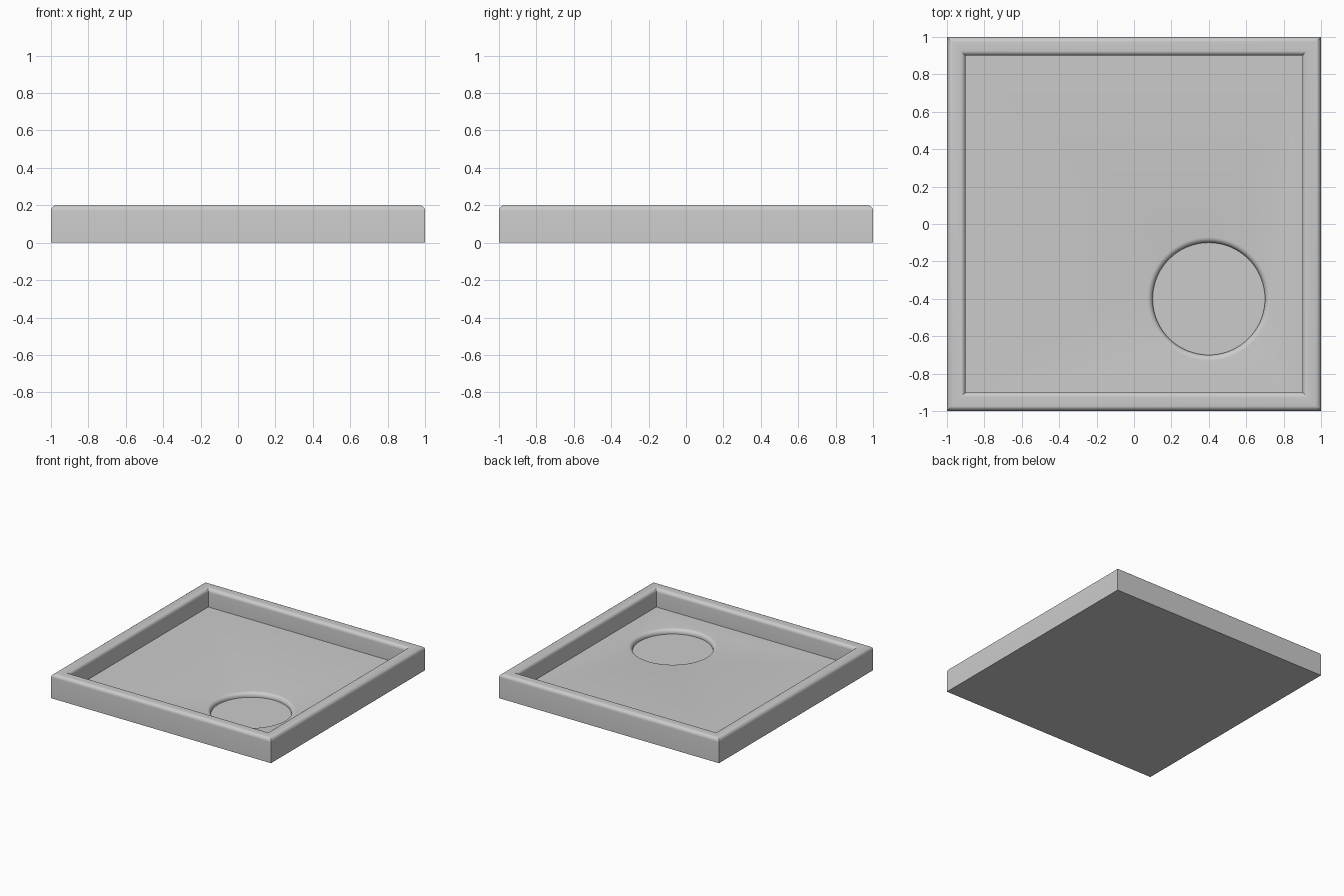
import bpy, bmesh
from math import sin, cos, pi

cube = bpy.data.objects.get("Cube")
if cube:
    bpy.data.objects.remove(cube)

HEIGHT, FLOOR, BASIN = 0.2, 0.05, 0.012
OUTER, INNER, ROUND = 1.0, 0.9, 0.03
CENTRE, RADIUS, SEGMENTS, STEPS = (0.4, -0.4), 0.3, 96, 6

grey = bpy.data.materials.new("light grey")
grey.use_nodes = True
grey.diffuse_color = (0.6, 0.6, 0.6, 1)
grey.node_tree.nodes["Principled BSDF"].inputs["Base Color"].default_value = grey.diffuse_color


def fillet(cx, cz, start, end):
    """Arc of (size, height) points for a rounded edge."""
    angles = [start + (end - start) * i / STEPS for i in range(STEPS + 1)]
    return [(cx + ROUND * cos(a), cz + ROUND * sin(a)) for a in angles]


def square(bm, half, z):
    return [bm.verts.new((sx * half, sy * half, z))
            for sx, sy in ((-1, -1), (1, -1), (1, 1), (-1, 1))]


def circle(bm, radius, z):
    angles = [2 * pi * i / SEGMENTS for i in range(SEGMENTS)]
    return [bm.verts.new((CENTRE[0] + radius * cos(a), CENTRE[1] + radius * sin(a), z))
            for a in angles]


def loft(bm, rings):
    for low, high in zip(rings, rings[1:]):
        for i in range(len(low)):
            j = (i + 1) % len(low)
            bm.faces.new((low[i], low[j], high[j], high[i]))


def loop_edges(bm, ring):
    return [bm.edges.get((v, ring[i - 1])) for i, v in enumerate(ring)]


bm = bmesh.new()

# Outer wall, rounded rim and inner wall
profile = [(OUTER, 0)]
profile += fillet(OUTER - ROUND, HEIGHT - ROUND, 0, pi / 2)
profile += fillet(INNER + ROUND, HEIGHT - ROUND, pi / 2, pi)
profile += [(INNER, FLOOR)]
walls = [square(bm, *p) for p in profile]
loft(bm, walls)
bm.faces.new(walls[0][::-1])

# Round basin with a softened lip
lip = fillet(RADIUS + ROUND, FLOOR - ROUND, pi / 2, pi) + [(RADIUS, BASIN)]
basin = [circle(bm, *p) for p in lip]
loft(bm, basin)
bm.faces.new(basin[-1])

# Flat floor around the basin
bmesh.ops.triangle_fill(bm, use_beauty=True,
                        edges=loop_edges(bm, walls[-1]) + loop_edges(bm, basin[0]))
bmesh.ops.recalc_face_normals(bm, faces=bm.faces)

mesh = bpy.data.meshes.new("tray")
bm.to_mesh(mesh)
bm.free()
mesh.materials.append(grey)
tray = bpy.data.objects.new("tray", mesh)
bpy.context.collection.objects.link(tray)

# Smooth the rounded edges, keep the corners crisp
bpy.ops.object.select_all(action='DESELECT')
tray.select_set(True)
bpy.context.view_layer.objects.active = tray
bpy.ops.object.shade_smooth_by_angle(angle=pi / 6)
